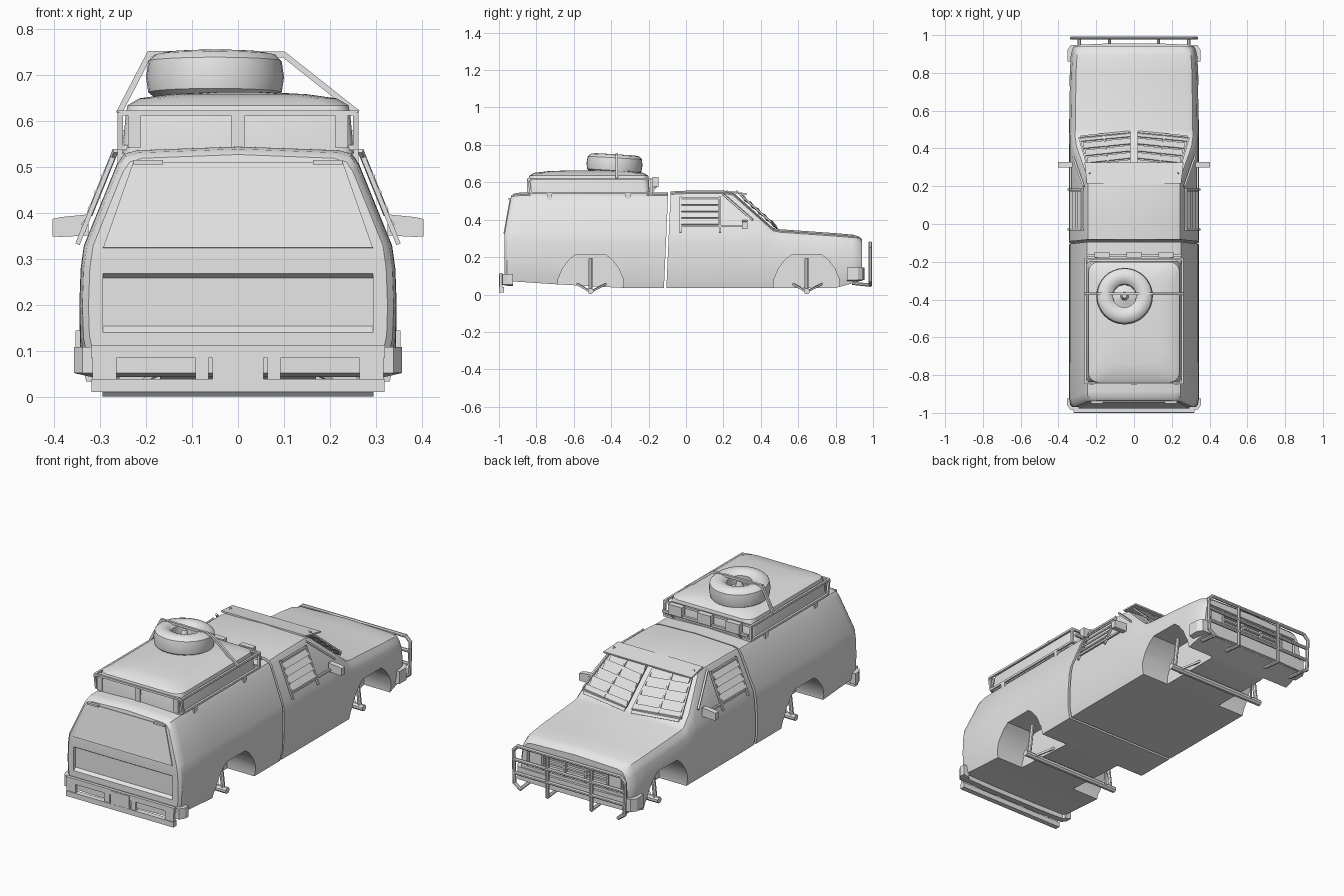
import bpy, bmesh, math
from mathutils import Vector, Matrix

if "Cube" in bpy.data.objects:
    bpy.data.objects.remove(bpy.data.objects["Cube"])

grey = bpy.data.materials.new("plain_grey")
grey.diffuse_color = (0.8, 0.8, 0.8, 1)
grey.use_nodes = True
grey.node_tree.nodes["Principled BSDF"].inputs["Base Color"].default_value = grey.diffuse_color


def finish(name, bm):
    bmesh.ops.recalc_face_normals(bm, faces=bm.faces)
    me = bpy.data.meshes.new(name)
    bm.to_mesh(me)
    bm.free()
    ob = bpy.data.objects.new(name, me)
    bpy.context.collection.objects.link(ob)
    me.materials.append(grey)
    return ob


def loft(name, rings, closed=False):
    """Skin equal rings; the ends get ladder caps unless the loft is closed."""
    bm = bmesh.new()
    vs = [[bm.verts.new(p) for p in r] for r in rings]
    m = len(rings[0])
    pairs = list(zip(vs, vs[1:])) + ([(vs[-1], vs[0])] if closed else [])
    for a, b in pairs:
        for i in range(m):
            j = (i + 1) % m
            bm.faces.new((a[i], a[j], b[j], b[i]))
    if not closed:
        for r in (vs[0], vs[-1]):
            for i in range(m // 2 - 1):
                bm.faces.new((r[i], r[i + 1], r[m - 2 - i], r[m - 1 - i]))
            if m % 2:
                k = m // 2
                bm.faces.new((r[k - 1], r[k], r[k + 1]))
    return finish(name, bm)


def bars(name, segs, r, n=8):
    bm = bmesh.new()
    for p, q in segs:
        p, q = Vector(p), Vector(q)
        d = q - p
        mat = (Matrix.Translation((p + q) / 2) @ d.to_track_quat('Z', 'Y').to_matrix().to_4x4()
               @ Matrix.Rotation(math.pi / n, 4, 'Z'))
        bmesh.ops.create_cone(bm, cap_ends=True, segments=n, radius1=r, radius2=r,
                              depth=d.length + r * 0.6, matrix=mat)
    return finish(name, bm)


def chain(pts):
    return list(zip(pts, pts[1:]))


def boxes(name, items):
    """Each item is x0, x1, y0, y1, z0, z1."""
    bm = bmesh.new()
    for x0, x1, y0, y1, z0, z1 in items:
        mat = (Matrix.Translation(((x0 + x1) / 2, (y0 + y1) / 2, (z0 + z1) / 2))
               @ Matrix.Diagonal((x1 - x0, y1 - y0, z1 - z0, 1)))
        bmesh.ops.create_cube(bm, size=1, matrix=mat)
    return finish(name, bm)


def plates(name, quads, t):
    bm = bmesh.new()
    for q in quads:
        q = [Vector(p) for p in q]
        n = (q[1] - q[0]).cross(q[3] - q[0]).normalized() * t / 2
        a, b = [bm.verts.new(p + n) for p in q], [bm.verts.new(p - n) for p in q]
        bm.faces.new(a)
        bm.faces.new(b[::-1])
        for i in range(4):
            j = (i + 1) % 4
            bm.faces.new((a[i], b[i], b[j], a[j]))
    return finish(name, bm)


def cut(ob, cutter):
    m = ob.modifiers.new("cut", 'BOOLEAN')
    m.operation, m.solver, m.object = 'DIFFERENCE', 'EXACT', cutter
    bpy.context.view_layer.objects.active = ob
    bpy.ops.object.modifier_apply(modifier=m.name)
    bpy.data.objects.remove(cutter)


def section(y, w, zt, zb, rake=lambda z: 0):
    belt = min(.33, zt - .05)
    wt = w - .037 - .405 * (zt - .03 - belt)
    half = [(w - .015, zb), (w - .002, zb + .06), (w, min(.2, belt - .07)), (w - .003, belt - .05),
            (w - .01, belt), (wt + .027, zt - .03), (wt + .012, zt - .008), (wt - .015, zt)]
    full = half + [(0, zt + .008)] + [(-x, z) for x, z in half[::-1]]
    return [(x, y + rake(z), z) for x, z in full]


def cut_arches(ob, yc):
    prof = [(-.18, -.05), (-.175, .08), (-.15, .14), (-.115, .185), (-.08, .213),
            (.08, .213), (.115, .185), (.15, .14), (.175, .08), (.18, -.05)]
    for s in (-1, 1):
        cut(ob, loft("arch_cutter", [[(s * x, yc + y, z) for y, z in prof] for x in (.17, .45)]))


# body shells
lean = lambda z: .045 * (z - .035)
tail = lambda z: .18 * max(0, z - .33)
rear = loft("rear_body", [
    section(-.97, .325, .52, .075, tail), section(-.957, .338, .532, .07, tail),
    section(-.925, .344, .537, .07, tail), section(-.7, .345, .538, .055),
    section(-.33, .345, .538, .035), section(-.118, .345, .538, .035, lean)])
cab = loft("cab_body", [
    section(-.105, .343, .543, .035, lean), section(.0, .345, .547, .035), section(.2, .345, .548, .035),
    section(.25, .345, .54, .035), section(.33, .345, .469, .035), section(.41, .345, .398, .035),
    section(.465, .345, .349, .035), section(.5, .344, .341, .035), section(.8, .34, .32, .035),
    section(.89, .335, .312, .06), section(.925, .327, .302, .07), section(.942, .315, .286, .075)])
cut_arches(rear, -.51)
cut_arches(cab, .645)
cut(rear, loft("tailgate_cutter", [[(x, y, z) for y, z in
    ((-1.0, .115), (-.955, .155), (-.955, .26), (-1.0, .288))] for x in (-.293, .293)]))
cut(cab, boxes("grille_cutter", [(-.28, .28, .922, 1, .16, .255)]))

# rear window, hinges and plate lines
wy = lambda z: -.972 + .18 * (z - .33)
plates("rear_window", [[(-.293, wy(.325), .325), (.293, wy(.325), .325),
                        (.228, wy(.51), .51), (-.228, wy(.51), .51)]], .006)
boxes("window_hinges", [(s * .195 - .032, s * .195 + .032, -.95, -.93, .506, .516) for s in (-1, 1)])

# front grille and headlights
boxes("grille", [(-.19, .19, .92, .936, z, z + .008) for z in (.175, .2, .225)]
      + [(x - .005, x + .005, .92, .938, .16, .255) for x in (-.19, -.06, .06, .19)])
boxes("headlights", [(s * .235 - .035, s * .235 + .035, .918, .936, .175, .245) for s in (-1, 1)])


# wrap-around bumpers
def bumper(name, s, x, y_end, y_mid, z0, z1):
    outer = [(x, y_end), (x, y_mid - .035), (x - .018, y_mid - .008), (.15, y_mid)]
    inner = [(x - .03, y_end), (x - .03, y_mid - .06), (x - .04, y_mid - .05), (.15, y_mid - .045)]
    rings = [[(a, s * b, z0 + .008), (a, s * b, z1), (c, s * d, z1), (c - .005, s * d, z0)]
             for (a, b), (c, d) in zip(outer, inner)]
    loft(name, rings + [[(-a, b, c) for a, b, c in r] for r in rings[::-1]])


bumper("front_bumper", 1, .353, .86, .955, .07, .145)
bumper("rear_bumper", -1, .356, .925, .99, .045, .11)

# rear step frame
boxes("rear_step_frame", [(-.32, .32, -.997, -.98, .086, .114), (-.318, .318, -1, -.972, .012, .04)]
      + [(x - w, x + w, -.996, -.98, .03, .1) for x, w in ((-.29, .026), (-.078, .014), (.078, .014), (.29, .026))])
boxes("rear_plate", [(-.055, .055, -.999, -.985, .04, .108)])

# bull bar
loop = [(-.29, .985, .05), (-.325, .985, .075), (-.33, .985, .25), (-.305, .985, .275),
        (.305, .985, .275), (.33, .985, .25), (.325, .985, .075), (.29, .985, .05)]
segs = chain(loop) + [((-.325, .985, z), (.325, .985, z)) for z in (.13, .2)]
segs += [((x, .985, .05), (x, .985, .275)) for x in (-.13, .13)]
for x in (-.29, -.13, .13, .29):
    segs.append(((x, .985, .05), (x, .89, .06)))
bars("bull_bar", segs, .0095)

# axles, struts and links
for name, y in (("rear_axle", -.51), ("front_axle", .645)):
    bars(name, [((-.29, y, .017), (.29, y, .017))], .0165)
    bars(name + "_struts", [((s * .27, y, .02), (s * .25, y, .19)) for s in (-1, 1)], .011)
    bars(name + "_links", [((s * .24, y, .015), (s * .17, y + d, .055)) for s in (-1, 1)
                           for d in (-.07, .08)], .007, 4)


# rounded roof load
def round_rect(hx, hy, r, z, yc=-.52):
    return [(sx * (hx - r) + r * math.cos(a), yc + sy * (hy - r) + r * math.sin(a), z)
            for k, (sx, sy) in enumerate(((1, 1), (-1, 1), (-1, -1), (1, -1)))
            for a in [math.pi / 2 * (k + i / 4) for i in range(5)]]


loft("roof_load", [round_rect(*v) for v in (
    (.252, .325, .03, .53), (.244, .322, .04, .615), (.24, .318, .05, .635),
    (.215, .295, .07, .65), (.15, .22, .08, .659), (.06, .1, .05, .664))])

# roof rack
cor = [(-.256, -.842), (.256, -.842), (.256, -.185), (-.256, -.185)]
top = [(x, y, .618) for x, y in cor]
low = [(x, y + (.012 if y < -.5 else 0), .543) for x, y in cor]
bars("roof_rack", chain(top + top[:1]) + chain(low + low[:1]) + list(zip(low, top)), .008, 4)
boxes("rack_rear_posts", [(x - w, x + w, -.85, -.836, .543, .615)
                          for x, w in ((-.225, .014), (0, .015), (.225, .014))])
boxes("rack_feet", [(s * .254 - .008, s * .254 + .008, y - .013, y + .013, .508, .545)
                    for s in (-1, 1) for y in (-.73, -.31)])
bars("light_bar", [((-.25, -.165, .575), (.25, -.165, .575))]
     + [((x, -.185, .545), (x, -.165, .575)) for x in (-.2, .2)], .009, 4)
boxes("roof_lights", [(x - .04, x + .04, -.178, -.148, .575, .628) for x in (-.17, 0, .17)])

# spare tyre, tilted slightly forward
prof = [(.062, .015), (.075, 0), (.13, 0), (.145, .012), (.15, .045), (.145, .08),
        (.13, .094), (.105, .099), (.08, .094), (.062, .078)]
tyre = loft("spare_tyre", [[(r * math.cos(a), r * math.sin(a), z) for r, z in prof]
            for a in [math.tau * i / 32 for i in range(32)]], closed=True)
hub = loft("spare_hub", [[(r * math.cos(math.tau * i / 12), r * math.sin(math.tau * i / 12), z)
           for i in range(12)] for r, z in ((.065, .01), (.062, .035), (.022, .05), (.012, .085))])
for ob in (tyre, hub):
    ob.location = (-.05, -.385, .651)
    ob.rotation_euler.x = -.06
bars("tyre_strap", chain([(-.258, -.37, .62), (-.192, -.37, .747), (.1, -.37, .745), (.258, -.37, .62)]), .009, 4)

# windscreen louvres, visor and divider
sz = lambda y: .558 - .886 * (y - .25)
slats, frame = [], []
for s in (-1, 1):
    for k in range(5):
        y = .285 + k * .038
        xo = .235 + .012 * k
        slats.append([(s * .02, y + .025, sz(y + .025) + .022), (s * xo, y, sz(y) + .012),
                      (s * xo, y + .03, sz(y + .03) - .002), (s * .02, y + .055, sz(y + .055) + .006)])
    for x0, x1, g in ((.02, .02, .025), (.235, .29, 0), (.13, .16, .012)):
        frame.append(((s * x0, .27 + g, sz(.27 + g) + .012), (s * x1, .455 + g, sz(.455 + g) + .012)))
    frame.append(((s * .02, .48, sz(.48) + .012), (s * .29, .455, sz(.455) + .005)))
plates("windscreen_louvres", slats, .004)
bars("louvre_frame", frame, .006, 4)
plates("windscreen_visor", [[(-.25, .215, .552), (.25, .215, .552), (.262, .325, .537), (-.262, .325, .537)]], .008)

# side window guards
gx = lambda z: .35 - .405 * (z - .33)
frame, slats = [], []
for s in (-1, 1):
    P = lambda y, z, o=0: (s * (gx(z) + o), y, z)
    frame += [(P(y, .335), P(y, .52)) for y in (-.03, .182)]
    frame += [(P(-.03, z), P(.182, z)) for z in (.365, .515)]
    frame += [(P(.2, .535), P(.355, .40)), (P(.182, .365), P(.3, .365))]
    for z in (.375, .41, .445, .48):
        slats.append([P(-.025, z, .008), P(.175, z, .008), P(.175, z + .03, -.004), P(-.025, z + .03, -.004)])
bars("side_guard_frames", frame, .007, 4)
plates("side_guard_slats", slats, .004)

# door mirrors
for s, side in ((-1, "left"), (1, "right")):
    loft(side + "_mirror", [[(s * x, y, z) for y, z in ((.3, z0), (.328, z0), (.328, z1), (.3, z1))]
         for x, z0, z1 in ((.325, .352, .398), (.385, .349, .392), (.403, .35, .388))])

# smooth shading with sharp edges kept
bpy.ops.object.select_all(action='DESELECT')
for ob in bpy.context.scene.objects:
    ob.select_set(True)
bpy.context.view_layer.objects.active = rear
bpy.ops.object.shade_smooth_by_angle(angle=math.radians(32))
